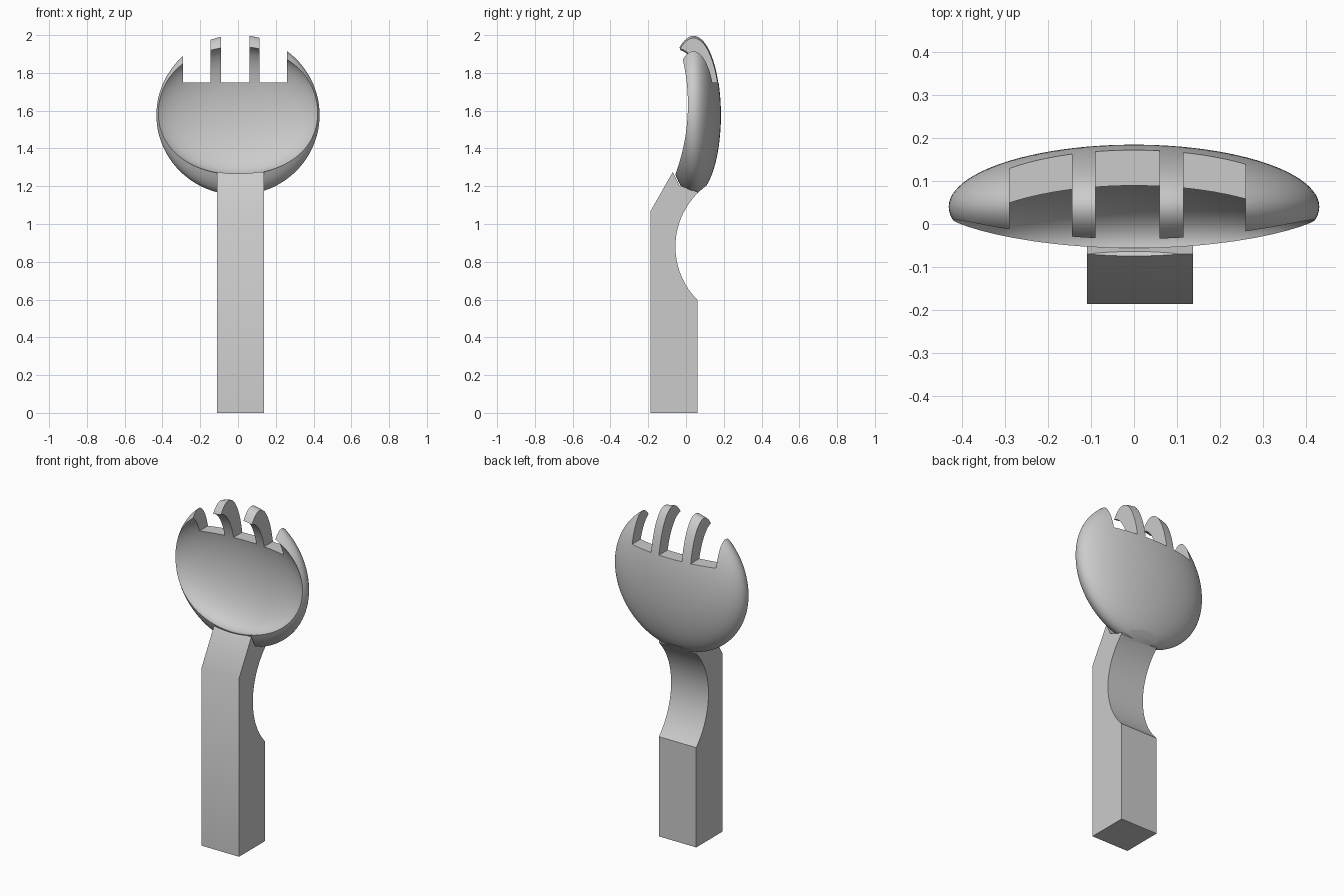
import bpy, bmesh, math
from mathutils import Matrix

cube = bpy.data.objects.get("Cube")
if cube:
    bpy.data.objects.remove(cube, do_unlink=True)

grey = bpy.data.materials.new("plain grey")
grey.use_nodes = True
colour = (0.6, 0.6, 0.6, 1)
grey.diffuse_color = colour
grey.node_tree.nodes["Principled BSDF"].inputs["Base Color"].default_value = colour


def new_object(name, bm):
    bmesh.ops.recalc_face_normals(bm, faces=bm.faces)
    mesh = bpy.data.meshes.new(name)
    bm.to_mesh(mesh)
    bm.free()
    mesh.materials.append(grey)
    obj = bpy.data.objects.new(name, mesh)
    bpy.context.collection.objects.link(obj)
    return obj


def ellipsoid(name, centre, radii):
    # Poles lie along y so the rings follow the rim
    bm = bmesh.new()
    bmesh.ops.create_uvsphere(bm, u_segments=96, v_segments=48, radius=1)
    place = (Matrix.Translation(centre) @ Matrix.Diagonal((*radii, 1))
             @ Matrix.Rotation(math.pi / 2, 4, 'X'))
    bmesh.ops.transform(bm, matrix=place, verts=bm.verts)
    return new_object(name, bm)


def prism(name, profile, x0, x1):
    # Side outline in (y, z), extruded along x
    bm = bmesh.new()
    face = bm.faces.new([bm.verts.new((x0, y, z)) for y, z in profile])
    side = bmesh.ops.extrude_face_region(bm, geom=[face])["geom"]
    verts = [v for v in side if isinstance(v, bmesh.types.BMVert)]
    bmesh.ops.translate(bm, vec=(x1 - x0, 0, 0), verts=verts)
    return new_object(name, bm)


def combine(target, other, operation):
    other.hide_render = True
    mod = target.modifiers.new(operation, 'BOOLEAN')
    mod.operation = operation
    mod.solver = 'EXACT'
    mod.object = other
    bpy.context.view_layer.objects.active = target
    bpy.ops.object.modifier_apply(modifier=mod.name)
    bpy.data.objects.remove(other, do_unlink=True)


# Rounded head and angled handle joined into one solid
utensil = ellipsoid("spoon_fork", (0, 0.04, 1.577), (0.432, 0.145, 0.423))
handle = prism("handle", [(-0.187, 0), (0.06, 0), (0.06, 1.17), (-0.035, 1.205),
                          (-0.07, 1.275), (-0.187, 1.07)], -0.11, 0.138)
combine(utensil, handle, 'UNION')

# Round scoop behind the neck
arc = [(0.344 + 0.4 * math.cos(2 * math.pi * i / 96),
        0.88 + 0.4 * math.sin(2 * math.pi * i / 96)) for i in range(96)]
combine(utensil, prism("neck_cutter", arc, -0.3, 0.3), 'DIFFERENCE')

# Hollow of the bowl
hollow = ellipsoid("hollow_cutter", (0, -0.045, 1.6), (0.453, 0.15, 0.34))
combine(utensil, hollow, 'DIFFERENCE')

# Gaps between the tines
for x0, x1 in [(-0.29, -0.145), (-0.09, 0.06), (0.115, 0.26)]:
    gap = prism("gap_cutter", [(-0.5, 1.75), (0.5, 1.75), (0.5, 2.2), (-0.5, 2.2)], x0, x1)
    combine(utensil, gap, 'DIFFERENCE')

# Smooth curves with crisp cut edges
bpy.ops.object.select_all(action='DESELECT')
utensil.select_set(True)
bpy.context.view_layer.objects.active = utensil
bpy.ops.object.shade_smooth_by_angle(angle=math.radians(30))
